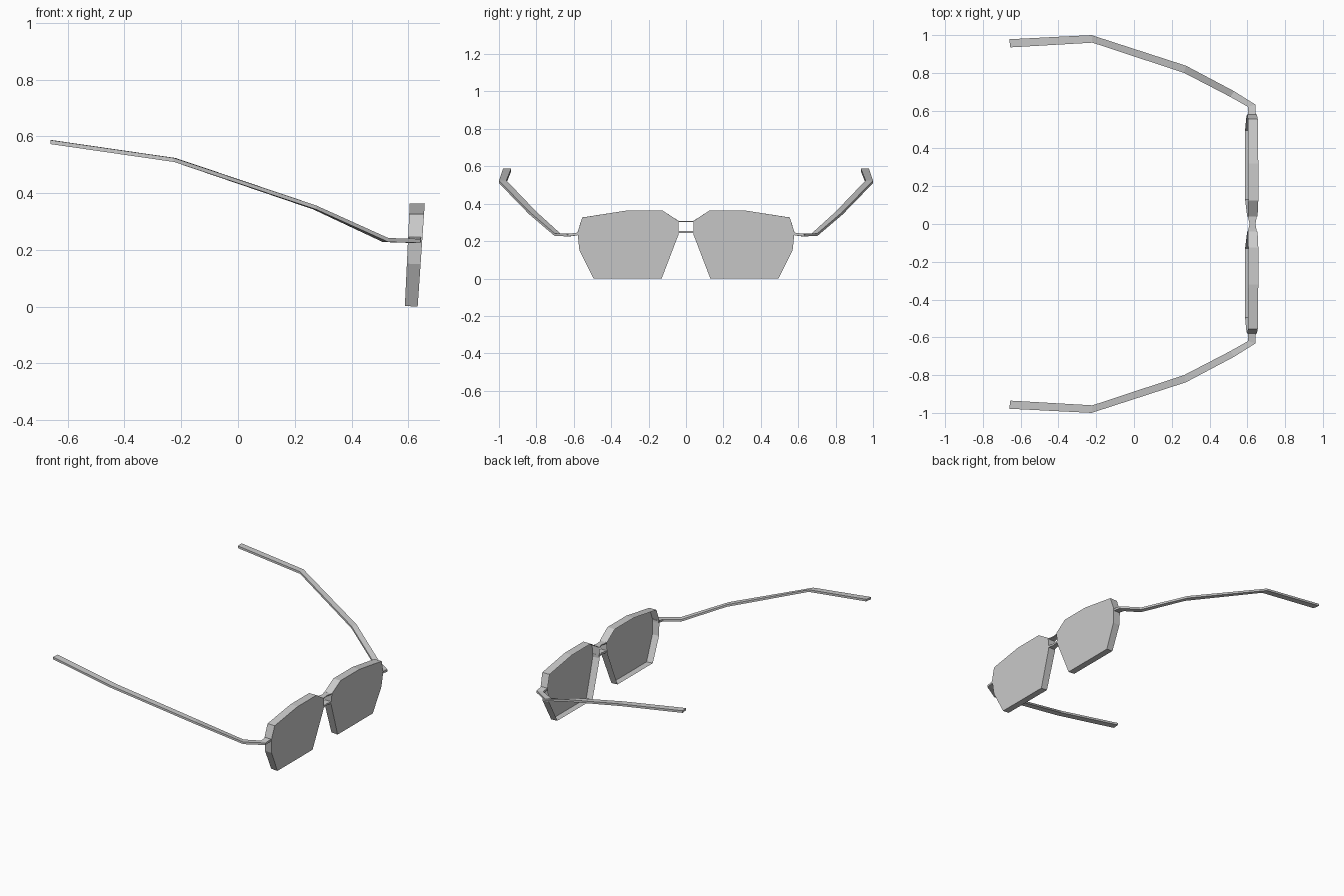
import bpy
import bmesh

cube = bpy.data.objects.get("Cube")
if cube:
    bpy.data.objects.remove(cube, do_unlink=True)

grey = bpy.data.materials.new("plain_grey")
grey.use_nodes = True
grey.diffuse_color = (0.6, 0.6, 0.6, 1)
grey.node_tree.nodes["Principled BSDF"].inputs["Base Color"].default_value = (0.6, 0.6, 0.6, 1)


def finish(bm, name):
    mesh = bpy.data.meshes.new(name)
    bm.to_mesh(mesh)
    bm.free()
    mesh.materials.append(grey)
    obj = bpy.data.objects.new(name, mesh)
    bpy.context.collection.objects.link(obj)
    return obj


def bar(name, stations, half, side=1):
    """Rectangular bar through stations of (inner x, inner y, outer x, outer y, z)."""
    bm = bmesh.new()
    rings = []
    for ix, iy, ox, oy, z in stations:
        corners = [(ix, iy, z - half), (ox, oy, z - half), (ox, oy, z + half), (ix, iy, z + half)]
        rings.append([bm.verts.new((x, y * side, h)) for x, y, h in corners])
    for a, b in zip(rings, rings[1:]):
        for i in range(4):
            j = (i + 1) % 4
            bm.faces.new((a[i], a[j], b[j], b[i]))
    bm.faces.new(rings[0])
    bm.faces.new(rings[-1])
    bmesh.ops.recalc_face_normals(bm, faces=bm.faces)
    return finish(bm, name)


# Lens outline as (y, z); the lens leans slightly forward at the top
TOP = 0.363
OUTLINE = [(0.04, 0.235), (0.04, 0.308), (0.125, TOP), (0.32, TOP), (0.555, 0.326),
           (0.58, 0.246), (0.57, 0.15), (0.495, 0), (0.13, 0)]


def lens(name, side):
    """Flat front plate with a thin rim running back, open behind."""
    bm = bmesh.new()
    front = [bm.verts.new((0.633 + 0.025 * z / TOP, y * side, z)) for y, z in OUTLINE]
    back = [bm.verts.new((0.588 + 0.017 * z / TOP, y * side, z + 0.003 * (1 - z / TOP)))
            for y, z in OUTLINE]
    plate = bm.faces.new(front)
    for i in range(len(front)):
        j = (i + 1) % len(front)
        bm.faces.new((front[j], front[i], back[i], back[j]))
    plate.normal_update()
    if plate.normal.x < 0:
        bmesh.ops.reverse_faces(bm, faces=bm.faces)
    return finish(bm, name)


# Temple arm: from lens edge, round the hinge, to the tip
ARM = [(0.603, 0.575, 0.645, 0.575, 0.239),
       (0.603, 0.62, 0.643, 0.632, 0.232),
       (0.51, 0.673, 0.53, 0.703, 0.235),
       (0.265, 0.8, 0.275, 0.838, 0.35),
       (-0.22, 0.96, -0.225, 1.0, 0.517),
       (-0.655, 0.935, -0.66, 0.978, 0.58)]

for prefix, side in (("front", -1), ("back", 1)):
    lens(prefix + "_lens", side)
    bar(prefix + "_temple_arm", ARM, 0.007, side)

# Two bridge bars, narrowest in the middle
for name, z, half in (("upper_bridge", 0.305, 0.003), ("lower_bridge", 0.249, 0.006)):
    bar(name, [(0.602, -0.041, 0.65, -0.041, z),
               (0.612, 0, 0.643, 0, z),
               (0.602, 0.041, 0.65, 0.041, z)], half)
